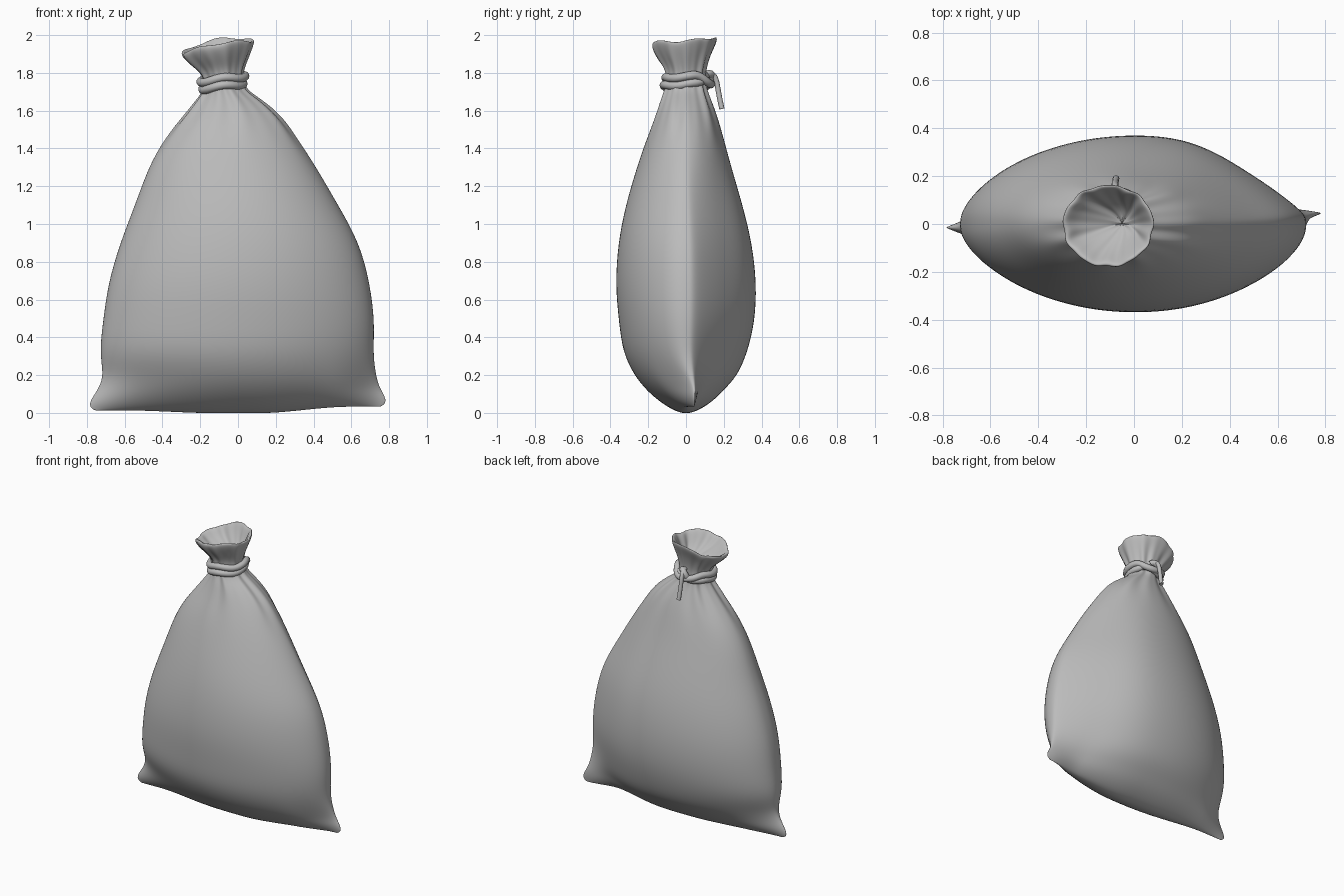
import bpy
import bmesh
from math import sin, cos, pi

cube = bpy.data.objects.get("Cube")
if cube:
    bpy.data.objects.remove(cube, do_unlink=True)

grey = bpy.data.materials.new("light grey cloth")
grey.use_nodes = True
grey.diffuse_color = (0.5, 0.5, 0.5, 1)
grey.node_tree.nodes["Principled BSDF"].inputs["Base Color"].default_value = (0.5, 0.5, 0.5, 1)


def ramp(a, b, value):
    """Smooth step from 0 at a to 1 at b."""
    f = min(1, max(0, (value - a) / (b - a)))
    return f * f * (3 - 2 * f)


# Sack rings, seam to mouth: height, right edge, left edge, front depth, back depth
SACK = [
    (-.01, -.74, .74, 0, 0),
    (.015, -.79, .785, .07, .07),
    (.06, -.78, .78, .14, .14),
    (.12, -.74, .75, .21, .2),
    (.2, -.71, .73, .275, .275),
    (.32, -.735, .715, .335, .325),
    (.48, -.715, .725, .355, .365),
    (.68, -.69, .7, .375, .375),
    (.9, -.625, .645, .36, .35),
    (1.1, -.545, .53, .32, .3),
    (1.3, -.475, .415, .26, .24),
    (1.45, -.39, .315, .21, .2),
    (1.57, -.29, .23, .16, .165),
    (1.66, -.215, .12, .13, .13),
    (1.71, -.18, .04, .11, .11),
    (1.77, -.18, .02, .1, .1),
    (1.82, -.2, .03, .11, .11),
    (1.875, -.25, .055, .15, .13),
    (1.93, -.295, .08, .18, .16),
    (1.957, -.3, .085, .18, .165),
]
# Inside of the mouth, falling to the gathered throat
MOUTH = [
    (1.957, -.28, .065, .165, .15),
    (1.91, -.24, .04, .13, .125),
    (1.86, -.17, .02, .08, .09),
    (1.82, -.09, -.01, .02, .05),
    (1.81, -.05, -.05, 0, 0),
]


def sack_point(ring, t, inside):
    z, right, left, front, back = ring
    u, v = cos(t), sin(t)
    # cross-section: lens with blunt ends, thin at the bottom, round at the neck
    neck = ramp(.8, 1.6, z)
    low = 1 - ramp(.05, .4, z)
    power = 1.3 + (1.2 if v > 0 else .1) * ramp(0, .7, u) + .6 * low
    power += (1 - power) * neck
    blunt = .3 * (1 - neck) * (1 - .7 * low)
    bulge = blunt * abs(v) ** .6 + (1 - blunt) * abs(v) ** power
    # gathered folds around the tie
    fold = .6 * sin(9 * t + .5) + .4 * sin(14 * t + 2)
    amount = .07 * ramp(1.4, 1.7, z) * (1 - .65 * ramp(1.83, 1.94, z))
    if inside:
        amount = .05
    swell = 1 + amount * fold
    x = (left + right) / 2 + (left - right) / 2 * u * swell
    depth = back if v > 0 else -front
    y = depth * bulge * swell
    # ears at the lower corners lean, and the bottom seam sags in the middle
    ear = 1 - ramp(.1, .35, z)
    y += ear * (.045 * ramp(.5, .75, x) - .015 * ramp(.5, .75, -x))
    z += (1 - ramp(0, .2, z)) * (.035 * ramp(.1, .6, x) + .015 * ramp(.1, .6, -x))
    # tilted, wavy rim
    rim = ramp(1.7, 1.93, z)
    z += rim * (.17 * (x + .1) + .07 * y - .014 * cos(2 * t) + .006 * sin(5 * t))
    return x, y, z


def finish(obj, name):
    obj.name = name
    obj.data.materials.append(grey)


# Sack body with collar and mouth, lofted through the rings
SIDES = 72
bm = bmesh.new()
loops = []
for index, ring in enumerate(SACK + MOUTH):
    inside = index >= len(SACK)
    loops.append([bm.verts.new(sack_point(ring, 2 * pi * (k + .5) / SIDES, inside))
                  for k in range(SIDES)])
for lower, upper in zip(loops, loops[1:]):
    for k in range(SIDES):
        n = (k + 1) % SIDES
        bm.faces.new((lower[k], lower[n], upper[n], upper[k]))
bmesh.ops.remove_doubles(bm, verts=bm.verts, dist=.0005)
bmesh.ops.recalc_face_normals(bm, faces=bm.faces)
for face in bm.faces:
    face.smooth = True
mesh = bpy.data.meshes.new("sack")
bm.to_mesh(mesh)
bm.free()
sack = bpy.data.objects.new("sack", mesh)
bpy.context.collection.objects.link(sack)
finish(sack, "sack")
smooth = sack.modifiers.new("smooth cloth", "SUBSURF")
smooth.levels = smooth.render_levels = 2


def cord(name, points, radius, closed):
    """Round cord following the points."""
    curve = bpy.data.curves.new(name, "CURVE")
    curve.dimensions = "3D"
    curve.bevel_depth = radius
    curve.bevel_resolution = 4
    curve.use_fill_caps = True
    curve.resolution_u = 6
    spline = curve.splines.new("NURBS")
    spline.points.add(len(points) - 1)
    for point, co in zip(spline.points, points):
        point.co = (*co, 1)
    spline.use_cyclic_u = closed
    spline.use_endpoint_u = not closed
    spline.order_u = 4
    obj = bpy.data.objects.new(name, curve)
    bpy.context.collection.objects.link(obj)
    finish(obj, name)


# Two turns of cord around the neck, crossing at the back
STEPS = 28
for name, side in (("lower_tie", -1), ("upper_tie", 1)):
    path = []
    for k in range(STEPS):
        t = 2 * pi * k / STEPS
        back = ramp(.5, 1, sin(t))
        split = side * (.02 * (1 - back) - .025 * back * cos(t))
        reach = .114 + .006 * sin(2 * t + side) + .012 * back * (side + 1)
        path.append((-.08 + reach * cos(t), reach * sin(t),
                     1.748 + .12 * reach * cos(t) + split + .008 * sin(3 * t)))
    cord(name, path, .022, True)

# Knot and loose end hanging behind
cord("knot", [(-.1, .11, 1.73), (-.1, .15, 1.77), (-.07, .14, 1.81), (-.05, .11, 1.79)], .02, False)
cord("loose_end", [(-.07, .11, 1.8), (-.075, .14, 1.8), (-.08, .165, 1.77),
                   (-.08, .17, 1.7), (-.075, .19, 1.61)], .014, False)
